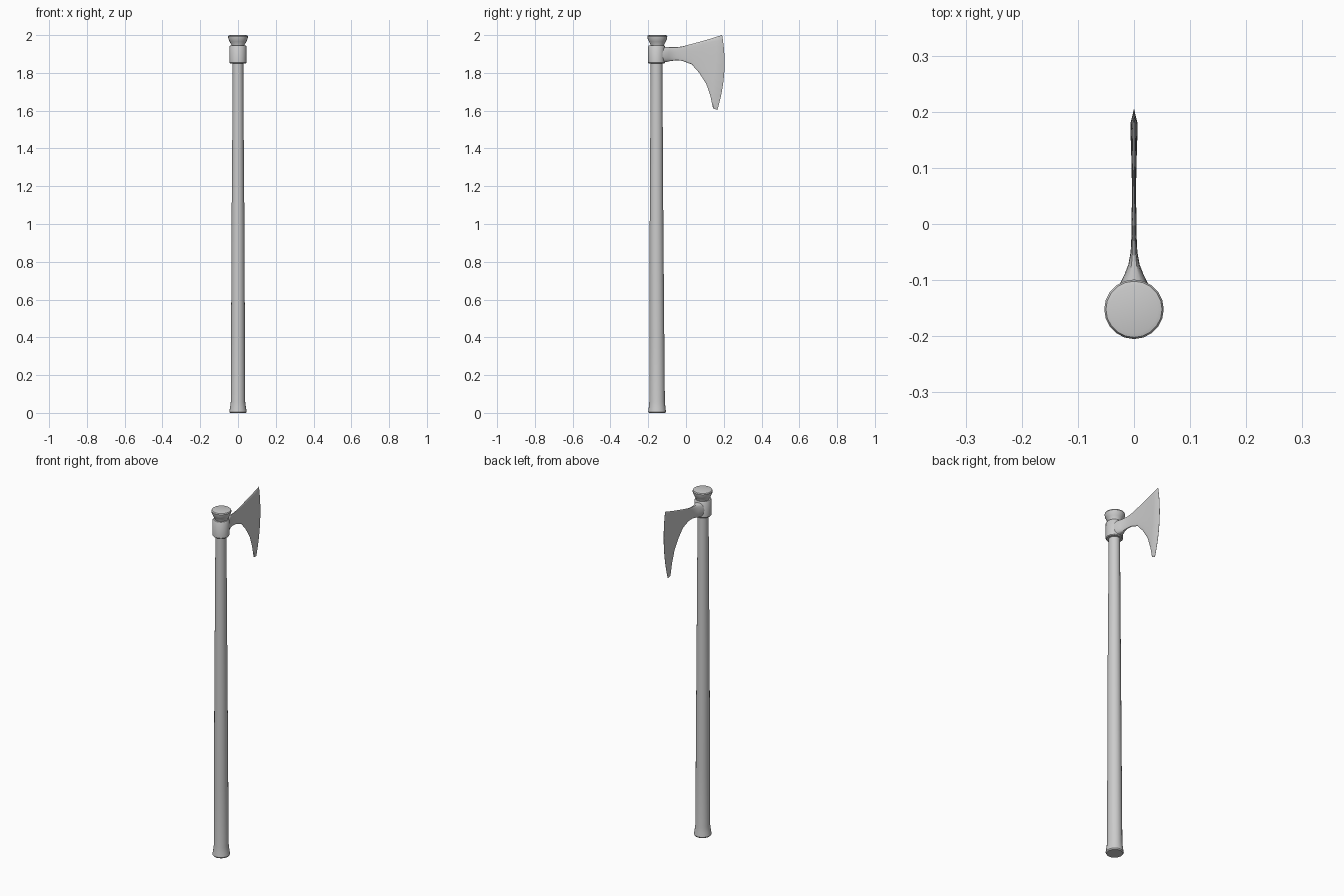
import bpy, bmesh, math

if "Cube" in bpy.data.objects:
    bpy.data.objects.remove(bpy.data.objects["Cube"])


def loft(name, rings, angle=35):
    """Skin a list of equal-length closed rings and cap both ends."""
    bm = bmesh.new()
    loops = [[bm.verts.new(p) for p in ring] for ring in rings]
    n = len(loops[0])
    for a, b in zip(loops, loops[1:]):
        for i in range(n):
            j = (i + 1) % n
            bm.faces.new((a[i], a[j], b[j], b[i]))
    bm.faces.new(loops[0])
    bm.faces.new(loops[-1])
    bmesh.ops.remove_doubles(bm, verts=bm.verts, dist=0.00005)
    bmesh.ops.recalc_face_normals(bm, faces=bm.faces)
    mesh = bpy.data.meshes.new(name)
    bm.to_mesh(mesh)
    bm.free()
    obj = bpy.data.objects.new(name, mesh)
    bpy.context.collection.objects.link(obj)
    bpy.ops.object.select_all(action='DESELECT')
    obj.select_set(True)
    bpy.context.view_layer.objects.active = obj
    bpy.ops.object.shade_smooth_by_angle(angle=math.radians(angle))
    return obj


def ellipse(cy, z, rx, ry, sides=20):
    return [(rx * math.cos(2 * math.pi * i / sides),
             cy + ry * math.sin(2 * math.pi * i / sides), z) for i in range(sides)]


# Long, slightly oval shaft with a flared butt: centre y, z, x radius, y radius
shaft = [(-.153, 0, .042, .043), (-.153, .006, .046, .047), (-.153, .03, .042, .044),
         (-.153, .06, .038, .041), (-.154, .4, .0365, .039), (-.156, 1.0, .034, .036),
         (-.156, 1.5, .030, .033), (-.156, 1.95, .028, .030)]
loft("shaft", [ellipse(*s) for s in shaft])

# Flared knob on top of the shaft
knob = [(1.935, .034), (1.948, .035), (1.965, .044), (1.98, .051),
        (1.992, .053), (1.998, .050), (2.0, .043)]
loft("top_knob", [ellipse(-.152, z, r, r) for z, r in knob])

# Socket collar around the shaft
collar = [(1.85, .041), (1.854, .0445), (1.94, .0445), (1.945, .041)]
loft("head_collar", [ellipse(-.156, z, r, r) for z, r in collar])

# Bearded blade: top y, top z, bottom y, bottom z, half thickness, forward bow
stations = [(-.130, 1.938, -.130, 1.856, .032, 0),
            (-.108, 1.937, -.108, 1.857, .026, 0),
            (-.090, 1.936, -.090, 1.861, .017, 0),
            (-.072, 1.936, -.072, 1.864, .010, 0),
            (-.050, 1.936, -.050, 1.867, .006, 0),
            (-.020, 1.940, -.020, 1.864, .0045, 0),
            (.030, 1.953, .030, 1.845, .004, 0),
            (.085, 1.968, .070, 1.800, .004, .004),
            (.130, 1.981, .108, 1.740, .005, .008),
            (.158, 1.990, .130, 1.675, .006, .012),
            (.177, 1.996, .143, 1.612, .006, .018),
            (.191, 2.0, .166, 1.604, .0004, .024)]


def blade_ring(ty, tz, by, bz, half, bow, steps=12):
    ring = []
    for i in range(2 * steps):
        a = math.pi * i / steps
        t = (1 - math.cos(a)) / 2
        x = half * math.copysign(abs(math.sin(a)) ** 0.6, math.sin(a))
        if i % steps == 0:
            x = 0
        ring.append((x, ty + (by - ty) * t + bow * 4 * t * (1 - t), tz + (bz - tz) * t))
    return ring


loft("axe_blade", [blade_ring(*s) for s in stations])
